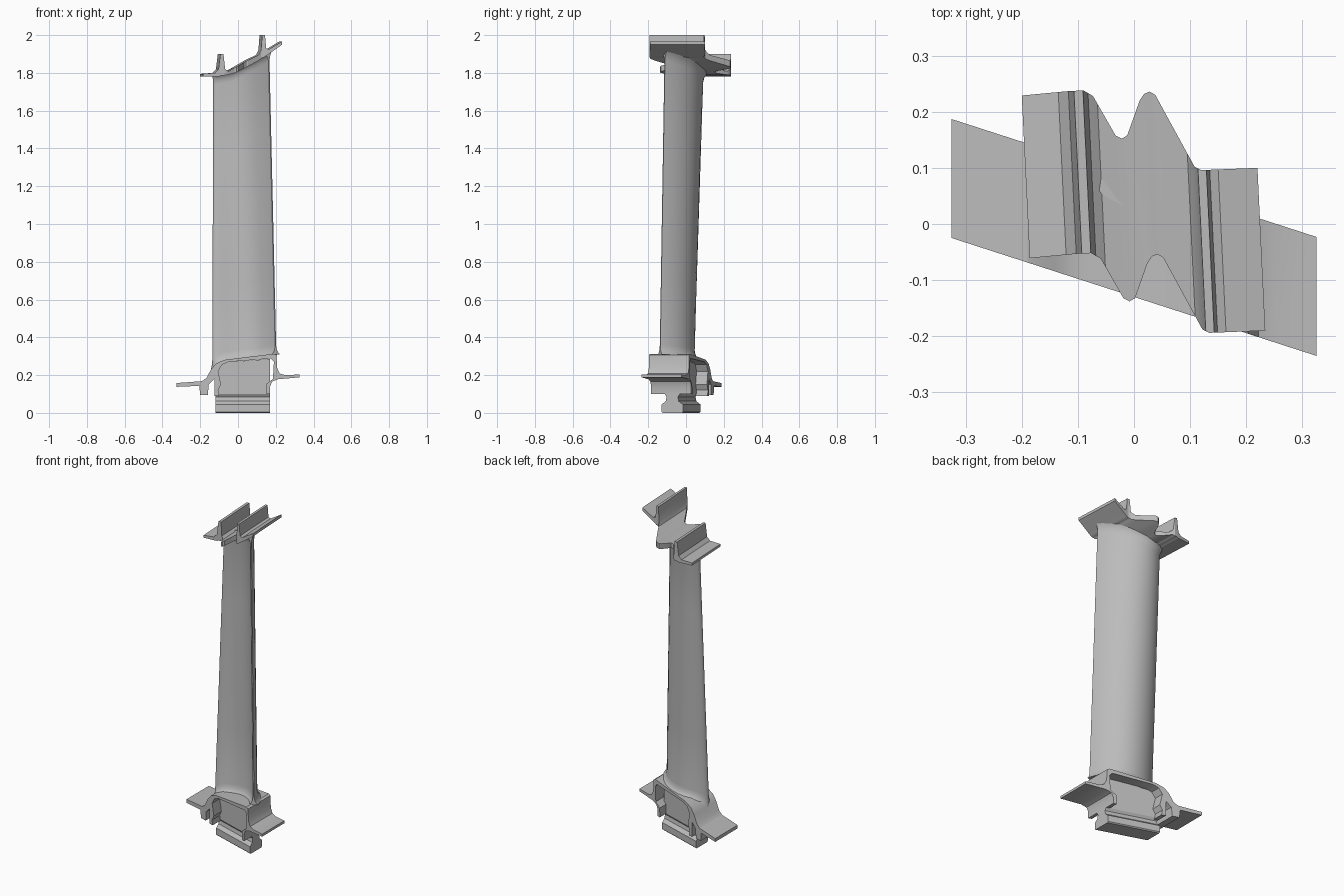
import bpy, bmesh, math
from mathutils import Vector

cube = bpy.data.objects.get("Cube")
if cube:
    bpy.data.objects.remove(cube, do_unlink=True)

metal = bpy.data.materials.new("grey metal")
metal.use_nodes = True
grey = (0.5, 0.5, 0.5, 1)
metal.diffuse_color = grey
metal.node_tree.nodes["Principled BSDF"].inputs["Base Color"].default_value = grey

SKEW = -0.323  # base is sheared in plan


def loft(name, rings, angle=35):
    """Skin a list of equal closed rings and cap both ends."""
    bm = bmesh.new()
    loops = [[bm.verts.new(p) for p in ring] for ring in rings]
    count = len(loops[0])
    for a, b in zip(loops, loops[1:]):
        for i in range(count):
            j = (i + 1) % count
            bm.faces.new((a[i], a[j], b[j], b[i]))
    bm.faces.new(loops[0])
    bm.faces.new(loops[-1])
    bmesh.ops.recalc_face_normals(bm, faces=bm.faces)
    mesh = bpy.data.meshes.new(name)
    bm.to_mesh(mesh)
    bm.free()
    mesh.materials.append(metal)
    obj = bpy.data.objects.new(name, mesh)
    bpy.context.collection.objects.link(obj)
    bpy.ops.object.select_all(action="DESELECT")
    obj.select_set(True)
    bpy.context.view_layer.objects.active = obj
    bpy.ops.object.shade_smooth_by_angle(angle=math.radians(angle))
    return obj


def interp(points, x, column=1):
    """Linear lookup in a list of points sorted by x."""
    if x <= points[0][0]:
        return points[0][column]
    for a, b in zip(points, points[1:]):
        if x <= b[0]:
            f = (x - a[0]) / (b[0] - a[0])
            return a[column] + f * (b[column] - a[column])
    return points[-1][column]


# Platform: arched shell with two wings and thin end walls
platform_top = [(-.325, .158), (-.19, .168), (-.167, .185), (-.142, .232),
                (-.115, .262), (-.07, .281), (.19, .313), (.203, .306),
                (.208, .235), (.222, .208), (.25, .2), (.325, .203)]
platform_under = [(.325, .188), (.21, .178), (.18, .165), (.17, .14),
                  (.17, .1), (.15, .1), (.152, .155), (.185, .18),
                  (.19, .27), (.175, .288), (-.05, .27), (-.085, .255),
                  (-.105, .22), (-.09, .15), (-.105, .12), (-.1, .09),
                  (-.125, .09), (-.125, .18), (-.155, .15), (-.16, .095),
                  (-.2, .095), (-.205, .143), (-.325, .138)]
outline = platform_top + platform_under
loft("platform", [[(x, -.024 + SKEW * x + side, z) for x, z in outline]
                  for side in (-.106, .106)], 30)

# Dovetail root with its neck and the web under the platform
half_root = [(.05, 0), (.056, .006), (.056, .045), (.034, .062),
             (.03, .085), (.04, .1), (.04, .285)]
root_ring = half_root + [(-y, z) for y, z in reversed(half_root)]
loft("dovetail_root", [[(x, y - .018 + SKEW * x, min(z, interp(platform_top, x) - .012))
                        for y, z in root_ring] for x in (-.12, -.07, .17)], 30)

# Shroud: finned strip with a notched plan
notch = [(-.2, .229), (-.115, .237), (-.09, .238), (-.073, .228), (-.033, .158),
         (-.022, .152), (-.012, .158), (.01, .22), (.018, .232), (.028, .236),
         (.038, .23), (.05, .208), (.108, .102), (.12, .096), (.22, .1)]
shroud = [(-.2, 1.78, 1.795), (-.135, 1.78, 1.8), (-.117, 1.78, 1.82),
          (-.107, 1.785, 1.9), (-.091, 1.785, 1.9), (-.082, 1.79, 1.82),
          (-.065, 1.79, 1.808), (-.03, 1.8, 1.828), (.03, 1.83, 1.863),
          (.095, 1.865, 1.895), (.108, 1.875, 1.92), (.114, 1.88, 2),
          (.129, 1.885, 2), (.135, 1.89, 1.93), (.15, 1.9, 1.925), (.22, 1.95, 1.967)]
rings = []
for x in sorted({p[0] for p in notch + shroud}):
    y, low, high = interp(notch, x), interp(shroud, x), interp(shroud, x, 2)
    rings.append([(x, y, low), (x, y, high),
                  (x + .014, y - .29, high), (x + .014, y - .29, low)])
loft("tip_shroud", rings, 30)


# Airfoil: cambered section lofted from platform to shroud, with end fillets
def section(nose, bend, tail, thick, flare, steps=20):
    upper, lower = [], []
    for i in range(steps + 1):
        t = (1 - math.cos(math.pi * i / steps)) / 2
        mid = nose * (1 - t) ** 2 + bend * 2 * t * (1 - t) + tail * t * t
        run = ((bend - nose) * (1 - t) + (tail - bend) * t).normalized()
        half = thick * 2.6 * math.sqrt(t) * (1 - t) + .003 + flare
        normal = Vector((-run.y, run.x)) * half
        upper.append(mid + normal)
        lower.append(mid - normal)
    return upper + lower[::-1]


base = [Vector(p) for p in ((-.135, -.025), (.09, .082), (.2, -.138))]
tip = [Vector(p) for p in ((-.13, .055), (.04, .108), (.163, -.112))]
rings = []
for t, flare in ((0, .022), (.006, .012), (.015, .004), (.03, 0), (.25, 0), (.5, 0),
                 (.75, 0), (.97, 0), (.985, .004), (.994, .012), (1, .02)):
    shape = [a.lerp(b, t) for a, b in zip(base, tip)]
    ring = []
    for p in section(*shape, .032 - .006 * t, flare):
        floor = interp(platform_top, min(p.x, .19)) - .004
        roof = interp(shroud, p.x - .007) + .005
        ring.append((p.x, p.y, floor + (roof - floor) * t))
    rings.append(ring)
loft("airfoil", rings, 50)
